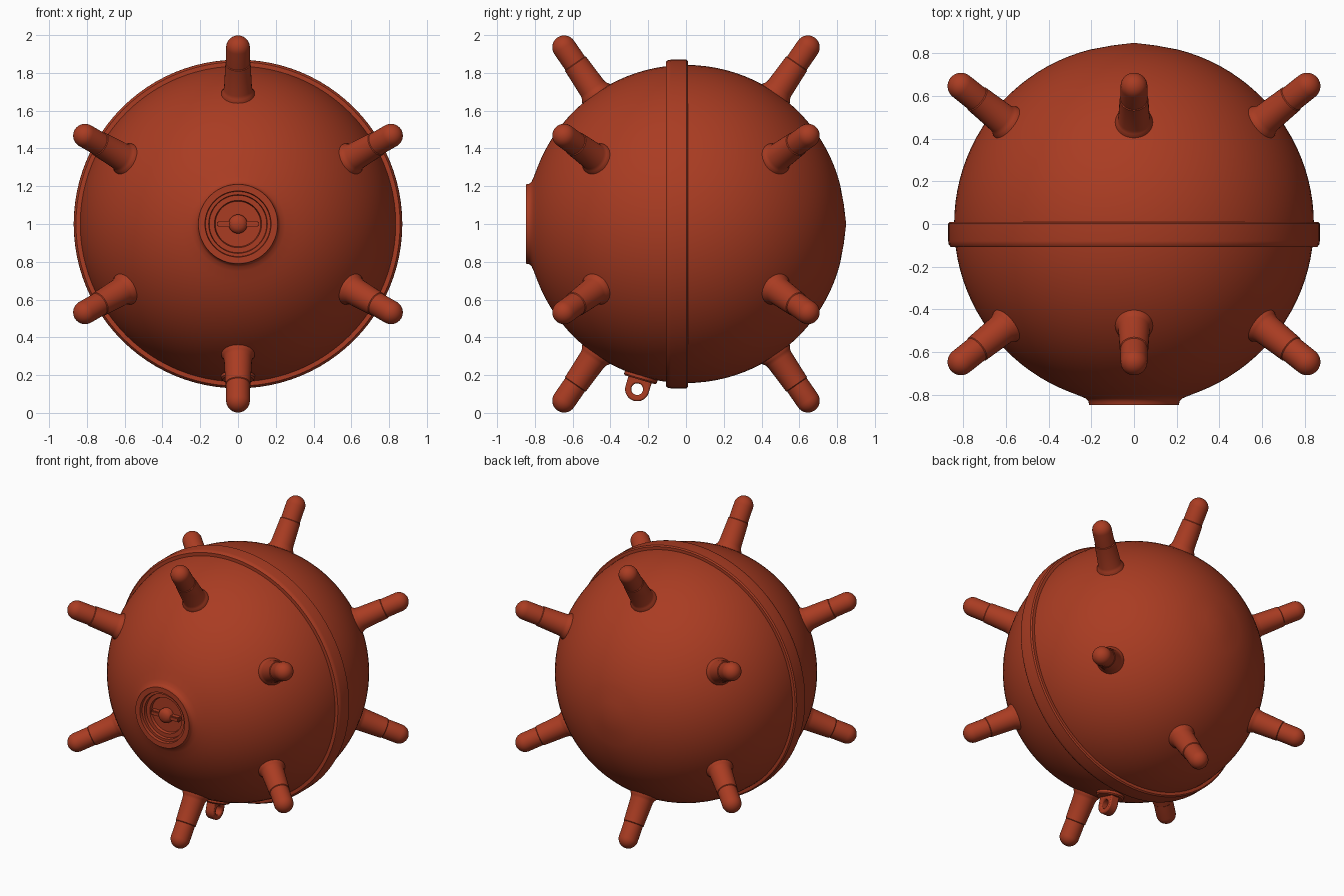
import bpy, bmesh
from math import sin, cos, pi, radians, sqrt
from mathutils import Vector, Matrix

if "Cube" in bpy.data.objects:
    bpy.data.objects.remove(bpy.data.objects["Cube"])

red = bpy.data.materials.new("red_paint")
red.diffuse_color = (0.40, 0.045, 0.016, 1)
red.use_nodes = True
red.node_tree.nodes["Principled BSDF"].inputs["Base Color"].default_value = red.diffuse_color
CENTRE = Vector((0, 0, 1))
FRONT = Vector((0, -1, 0))


def finish(name, bm, matrix, angle=35):
    bmesh.ops.recalc_face_normals(bm, faces=bm.faces)
    mesh = bpy.data.meshes.new(name)
    bm.to_mesh(mesh)
    bm.free()
    mesh.transform(matrix)
    mesh.materials.append(red)
    ob = bpy.data.objects.new(name, mesh)
    bpy.context.collection.objects.link(ob)
    bpy.ops.object.select_all(action='DESELECT')
    ob.select_set(True)
    bpy.context.view_layer.objects.active = ob
    bpy.ops.object.shade_smooth_by_angle(angle=radians(angle))
    return ob


def frame(direction):
    """Local z points outward along direction, from the ball centre."""
    return Matrix.Translation(CENTRE) @ direction.to_track_quat('Z', 'X').to_matrix().to_4x4()


def lathe(name, profile, direction, steps=32, closed=False):
    """Spin (radius, distance) points about the outward axis."""
    bm = bmesh.new()
    verts = [bm.verts.new((r, 0, t)) for r, t in profile]
    edges = [bm.edges.new(p) for p in zip(verts, verts[1:])]
    if closed:
        edges.append(bm.edges.new((verts[-1], verts[0])))
    bmesh.ops.spin(bm, geom=verts + edges, cent=(0, 0, 0), axis=(0, 0, 1),
                   angle=2 * pi, steps=steps, use_merge=False)
    bmesh.ops.remove_doubles(bm, verts=bm.verts, dist=1e-5)
    return finish(name, bm, frame(direction))


# Ball shell: slightly pointed back, stepped round recess in the front
R = 0.842
back = [(0, -0.848), (0.1, -0.836)]
arc = [(R * sin(a), -R * cos(a)) for a in
       [radians(14 + (159 - 14) * i / 40) for i in range(41)]]
port = [(0.25, 0.806), (0.225, 0.817), (0.213, 0.83), (0.21, 0.848),
        (0.175, 0.848), (0.172, 0.828), (0.155, 0.828), (0.152, 0.808),
        (0.125, 0.808), (0.12, 0.79), (0, 0.79)]
lathe("ball_shell", back + arc + port, FRONT, 96)

# Raised band around the middle
lathe("middle_band", [(0.82, -0.01), (0.862, -0.01), (0.87, -0.002), (0.87, 0.08),
                      (0.867, 0.096), (0.858, 0.107), (0.82, 0.107)], FRONT, 96, True)

# Port handle: cross bar with a round knob
bm = bmesh.new()
bmesh.ops.create_cube(bm, size=1, matrix=Matrix.Translation((0, -0.80, 1)) @
                      Matrix.Diagonal((0.22, 0.05, 0.032, 1)))
bmesh.ops.bevel(bm, geom=bm.edges[:], offset=0.006, segments=2, affect='EDGES')
finish("port_handle_bar", bm, Matrix.Identity(4))
lathe("port_handle_knob", [(0.05, 0.785), (0.05, 0.815), (0.043, 0.828),
                           (0.025, 0.838), (0, 0.841)], FRONT, 32)

# Twelve spikes in two rings of six, each with a flared foot and round cap
cap = [(0.063 * cos(a), 1.136 + 0.063 * sin(a)) for a in [i * pi / 16 for i in range(9)]]
spike = [(0.088, 0.80), (0.088, 0.842), (0.079, 0.855), (0.074, 0.872),
         (0.067, 1.03), (0.063, 1.034)] + cap
for side, label in ((-1, "front"), (1, "back")):
    for k in range(6):
        a = radians(30 + 60 * k)
        d = Vector((0.935 * cos(a), 0.645 * side, 0.935 * sin(a))).normalized()
        lathe(f"{label}_spike_{k + 1}", spike, d)

# Mooring foot and lug underneath
down = Vector((0, -0.26, -0.88)).normalized()
lathe("mooring_foot", [(0.09, 0.79), (0.09, 0.852), (0.083, 0.86), (0, 0.86)], down)

bm = bmesh.new()
n, half, top, mid = 32, 0.032, 0.845, 0.912
rings = []
for x in (-half, half):
    outer, inner = [], []
    for i in range(n):
        a = 2 * pi * i / n
        c, s = cos(a), sin(a)
        # Rounded outer end, straight sides running up into the foot
        w = 0.064 * c if s >= 0 else 0.064 * max(-1, min(1, 1.5 * c))
        t = mid + (0.064 * s if s >= 0 else (top - mid) * min(1, -1.5 * s))
        outer.append(bm.verts.new((x, w, t)))
        inner.append(bm.verts.new((x, 0.031 * c, mid + 0.031 * s)))
    rings.append((outer, inner))
(o0, i0), (o1, i1) = rings
for i in range(n):
    j = (i + 1) % n
    for a, b in ((o0, o1), (o1, i1), (i1, i0), (i0, o0)):
        bm.faces.new((a[i], a[j], b[j], b[i]))
# Hole runs along world x
axis_y = down.cross(Vector((1, 0, 0)))
turn = Matrix((Vector((1, 0, 0)), axis_y, down)).transposed().to_4x4()
lug = finish("mooring_lug", bm, Matrix.Translation(CENTRE) @ turn)
bev = lug.modifiers.new("soft_edges", 'BEVEL')
bev.width, bev.segments, bev.limit_method = 0.008, 2, 'ANGLE'
